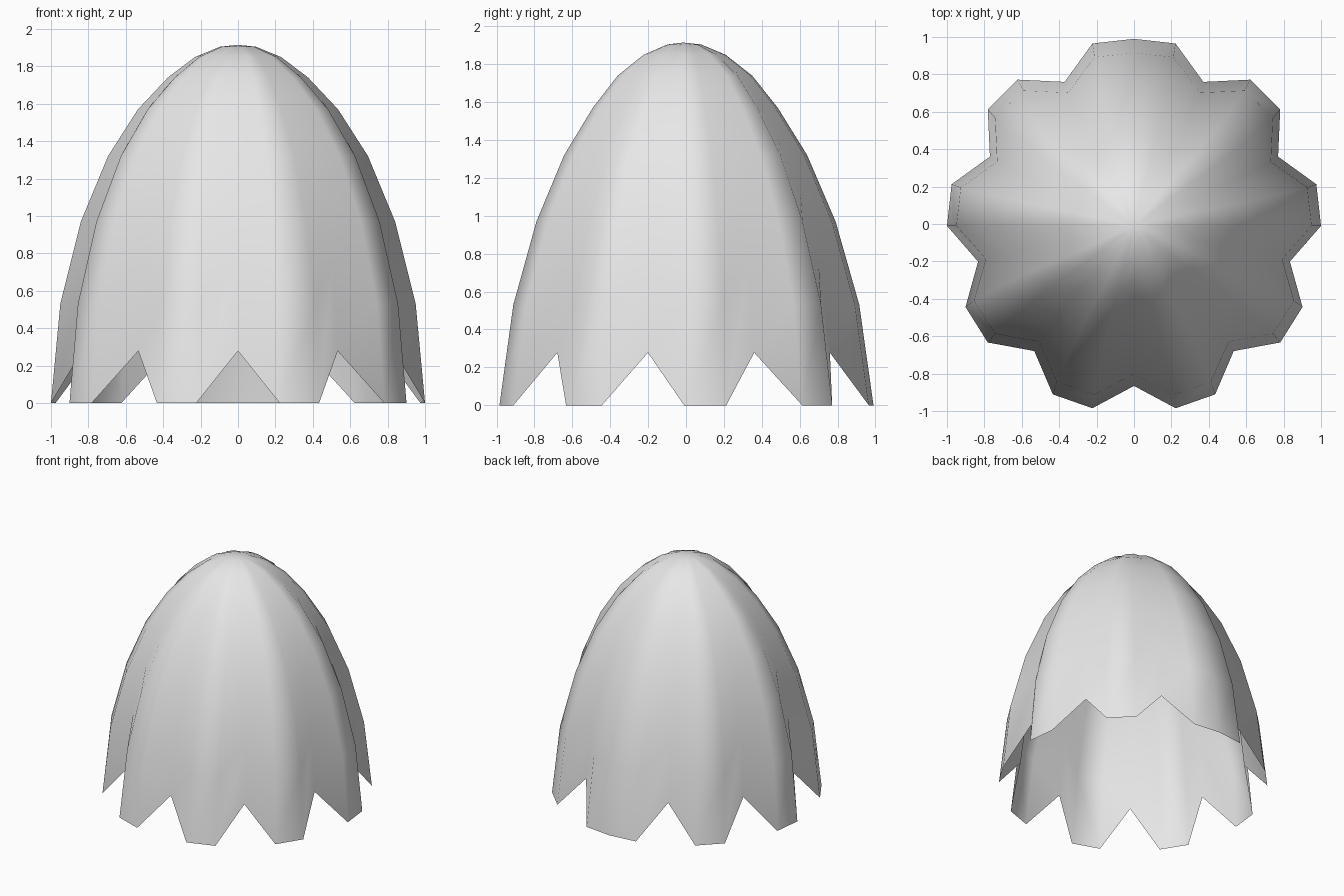
import bpy
import bmesh
from math import sin, cos, pi
from mathutils import Vector

cube = bpy.data.objects.get("Cube")
if cube:
    bpy.data.objects.remove(cube, do_unlink=True)

# Single plain grey
grey = bpy.data.materials.new("light_grey")
grey.use_nodes = True
colour = (0.8, 0.8, 0.8, 1)
grey.diffuse_color = colour
grey.node_tree.nodes["Principled BSDF"].inputs["Base Color"].default_value = colour

SEGMENTS = 28
APEX = Vector((0, -0.015, 1.915))
FLUTE = 0.855  # flute lines are shrunk towards the apex by this factor

# Dome profile: half width, half depth, height
PROFILE = [(1.0, 1.0, 0), (0.95, 0.925, 0.53), (0.84, 0.80, 0.97),
           (0.695, 0.65, 1.32), (0.535, 0.495, 1.57), (0.375, 0.36, 1.74),
           (0.23, 0.22, 1.85), (0.095, 0.09, 1.905)]


def is_flute(i):
    """Every third line from the front, mirrored, leaving a wider back lobe."""
    return min(i, SEGMENTS - i) % 3 == 0


def dome_point(i, rx, ry, z):
    a = 2 * pi * i / SEGMENTS - pi / 2
    p = Vector((rx * cos(a), ry * sin(a) - 0.01, z))
    return APEX.lerp(p, FLUTE) if is_flute(i) else p


# Open fluted shell with a toothed rim
bm = bmesh.new()
rings = [[bm.verts.new(dome_point(i, *row)) for i in range(SEGMENTS)]
         for row in PROFILE]
tip = bm.verts.new(APEX)
for i in range(SEGMENTS):
    j = (i + 1) % SEGMENTS
    for low, high in zip(rings, rings[1:]):
        bm.faces.new((low[i], low[j], high[j], high[i]))
    bm.faces.new((rings[-1][i], rings[-1][j], tip))
for face in bm.faces:
    face.smooth = True

mesh = bpy.data.meshes.new("fluted_shell")
bm.to_mesh(mesh)
bm.free()
mesh.materials.append(grey)
shell = bpy.data.objects.new("fluted_shell", mesh)
bpy.context.collection.objects.link(shell)
